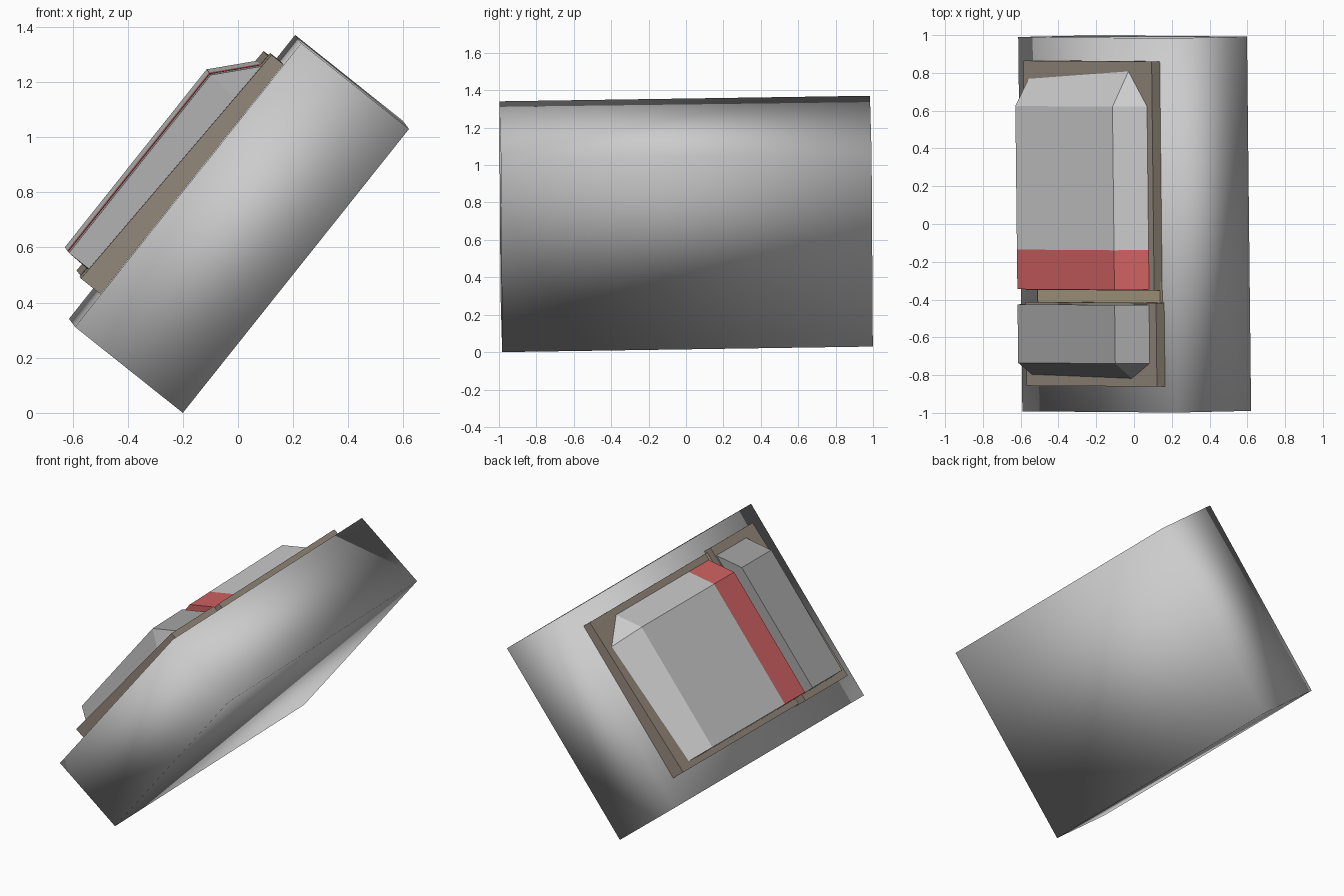
import bpy, bmesh
from mathutils import Vector, Matrix

if "Cube" in bpy.data.objects:
    bpy.data.objects.remove(bpy.data.objects["Cube"])

# Tilted local frame: u runs up the slope, d along the length, n out of the top face
D = Vector((-0.011, 1.0, 0.015)).normalized()
U = Vector((0.623, 0.0, 0.782))
U = (U - D * U.dot(D)).normalized()
N = U.cross(D)
FRAME = Matrix.Translation((-0.211, 0.008, 0.015)) @ Matrix((U, D, N)).transposed().to_4x4()


def material(name, rgb):
    m = bpy.data.materials.new(name)
    m.diffuse_color = (*rgb, 1)
    m.use_nodes = True
    m.node_tree.nodes["Principled BSDF"].inputs["Base Color"].default_value = m.diffuse_color
    return m


def hull(name, points, mat=None, smooth=False):
    """Convex solid through local (u, d, n) points."""
    bm = bmesh.new()
    for p in points:
        bm.verts.new(p)
    bmesh.ops.convex_hull(bm, input=bm.verts[:])
    bmesh.ops.dissolve_limit(bm, angle_limit=0.01, verts=bm.verts[:], edges=bm.edges[:])
    bmesh.ops.recalc_face_normals(bm, faces=bm.faces[:])
    bm.transform(FRAME)
    for f in bm.faces:
        f.smooth = smooth
    me = bpy.data.meshes.new(name)
    bm.to_mesh(me)
    bm.free()
    ob = bpy.data.objects.new(name, me)
    bpy.context.collection.objects.link(ob)
    if mat:
        me.materials.append(mat)
    return ob


def slab(name, u, d, n_low, tops, mat=None, smooth=False):
    """Block whose top height may differ at its two u ends."""
    return hull(name, [(a, b, c) for a, t in zip(u, tops) for b in d for c in (n_low, t)], mat, smooth)


def cap(name, start, ridge, end, mat=None):
    """Block with a sloped long side; its far end slopes from ridge to end."""
    pts = [(u, d, 0.68) for u in (0.195, 1.02) for d in (start, ridge)]
    for n in (0.555, 0.51):
        pts += [(0.19, start, n), (1.16, start, n), (1.16, ridge, n), (0.19, ridge, n)]
        if end != ridge:
            pts += [(1.01, end, n), (0.195, end, n)]
    return hull(name, pts, mat)


brown = material("brown", (0.30, 0.25, 0.20))
tan = material("tan", (0.42, 0.35, 0.24))
red = material("red", (0.63, 0.12, 0.12))
dark = material("dark_grey", (0.38, 0.38, 0.38))

# Main body
slab("body", (0, 1.316), (-0.991, 0.991), 0, (0.50, 0.50), smooth=True)

# Base plates with the strip showing in the gap between them
slab("gap_strip", (0.16, 1.20), (-0.45, -0.30), 0.45, (0.515, 0.515), tan)
slab("rear_plate", (0.155, 1.20), (-0.345, 0.868), 0.45, (0.59, 0.555), brown)
slab("front_plate", (0.15, 1.215), (-0.853, -0.41), 0.45, (0.59, 0.555), brown)

# Faceted blocks and the coloured band
cap("rear_block", -0.13, 0.63, 0.825)
cap("red_band", -0.34, -0.13, -0.13, red)
cap("front_block", -0.42, -0.73, -0.815, dark)
